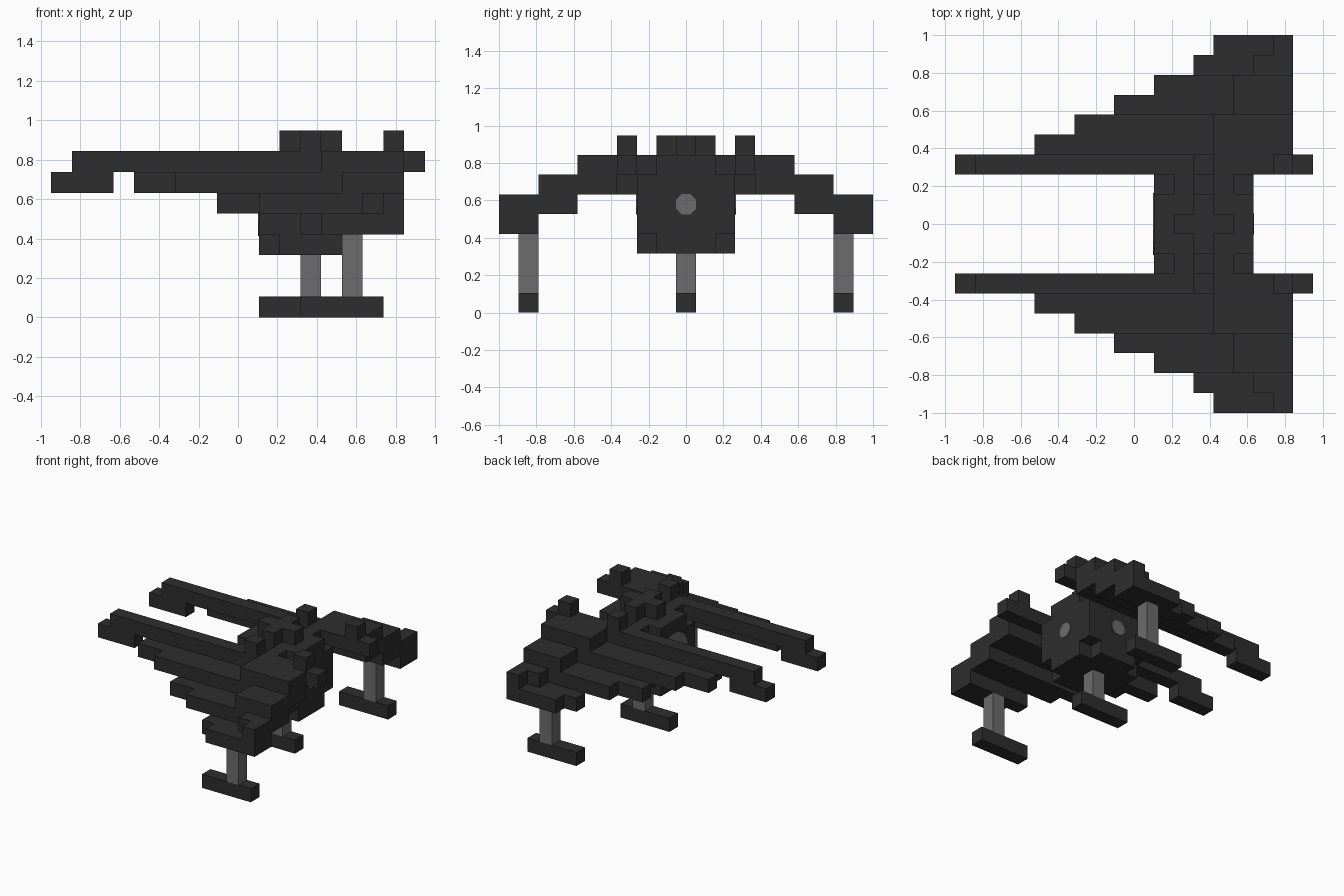
import bpy, bmesh, math
from mathutils import Matrix

cube = bpy.data.objects.get("Cube")
if cube:
    bpy.data.objects.remove(cube, do_unlink=True)

U = 2 / 19  # one block


def material(name, value):
    m = bpy.data.materials.new(name)
    m.use_nodes = True
    colour = (value, value, value, 1)
    m.diffuse_color = colour
    m.node_tree.nodes["Principled BSDF"].inputs["Base Color"].default_value = colour
    return m


dark = material("charcoal", 0.027)
grey = material("mid grey", 0.15)


def finish(name, bm, mat):
    bmesh.ops.scale(bm, vec=(U, U, U), verts=bm.verts)
    bmesh.ops.recalc_face_normals(bm, faces=bm.faces)
    mesh = bpy.data.meshes.new(name)
    bm.to_mesh(mesh)
    bm.free()
    mesh.materials.append(mat)
    obj = bpy.data.objects.new(name, mesh)
    bpy.context.collection.objects.link(obj)
    return obj


def blocks(name, boxes, mat=dark, side=1):
    """Boxes given as (x range, y range, z range) in blocks; side mirrors y."""
    bm = bmesh.new()
    for xr, yr, zr in boxes:
        size = [r[1] - r[0] for r in (xr, yr, zr)]
        mid = [(r[1] + r[0]) / 2 for r in (xr, yr, zr)]
        mid[1] *= side
        bmesh.ops.create_cube(bm, size=1, matrix=Matrix.Translation(mid) @ Matrix.Diagonal((*size, 1)))
    return finish(name, bm, mat)


def port(name, location, axis, angle, radius, sides):
    """Thin round plate facing along the rotated z axis."""
    bm = bmesh.new()
    bmesh.ops.create_cone(bm, cap_ends=True, segments=sides, radius1=radius, radius2=radius, depth=0.08,
                          matrix=Matrix.Translation(location) @ Matrix.Rotation(angle, 4, axis)
                          @ Matrix.Rotation(math.pi / sides, 4, 'Z'))
    return finish(name, bm, grey)


# Cabin: a five-block cube without its corners, with two roof notches
wide, mid5 = (-2.5, 2.5), (-1.5, 1.5)
roof = [(x, y, (7, 8)) for x in ((2, 3), (4, 5)) for y in ((-2.5, -1.5), (1.5, 2.5))]
blocks("cabin", [((1, 6), wide, (4, 7)), ((1, 6), mid5, (3, 8)), ((2, 5), wide, (3, 7))] + roof
       + [(x, wide, (7, 7.001)) for x in ((1, 2), (5, 6))])

# Roof hatch: a cross
blocks("roof_hatch", [((2, 5), (-.5, .5), (8, 9)), ((3, 4), mid5, (8, 9))])

# Ports on the cabin faces, with a big window at the nose
quarter = math.pi / 2
port("nose_window", (1, 0, 5.5), 'Y', quarter, 1.6, 16)
port("rear_port", (6, 0, 5.5), 'Y', quarter, 0.56, 8)

for side, label in ((-1, "right"), (1, "left")):
    port(label + "_port", (3.5, 2.5 * side, 5.5), 'X', quarter, 0.56, 8)

    # Cannon with drooped muzzle and two top blocks
    row = (2.5, 3.5)
    blocks(label + "_cannon", [((-8, 9), row, (7, 8)), ((-9, -6), row, (6, 7)),
                               ((3, 4), row, (8, 9)), ((7, 8), row, (8, 9))], side=side)

    # Stepped wing: each row starts further back, each pair drops a level
    starts = (-5, -3, -1, 1, 3, 4)
    ribs = (4, 4, 5, 5, 6, 7)
    wing = []
    for i, (start, rib) in enumerate(zip(starts, ribs)):
        y = (3.5 + i, 4.5 + i)
        z = 6 - i // 2
        wing.append(((start, 8), y, (z, z + 1)))
        wing.append(((rib, 8), y, (z + 1, z + 2)))
    blocks(label + "_wing", wing, side=side)

    # Wing landing gear
    blocks(label + "_leg", [((5, 6), (7.5, 8.5), (1, 4))], grey, side)
    blocks(label + "_foot", [((3, 7), (7.5, 8.5), (0, 1))], dark, side)

# Centre landing gear
blocks("centre_leg", [((3, 4), (-.5, .5), (1, 3))], grey)
blocks("centre_foot", [((1, 5), (-.5, .5), (0, 1))])
